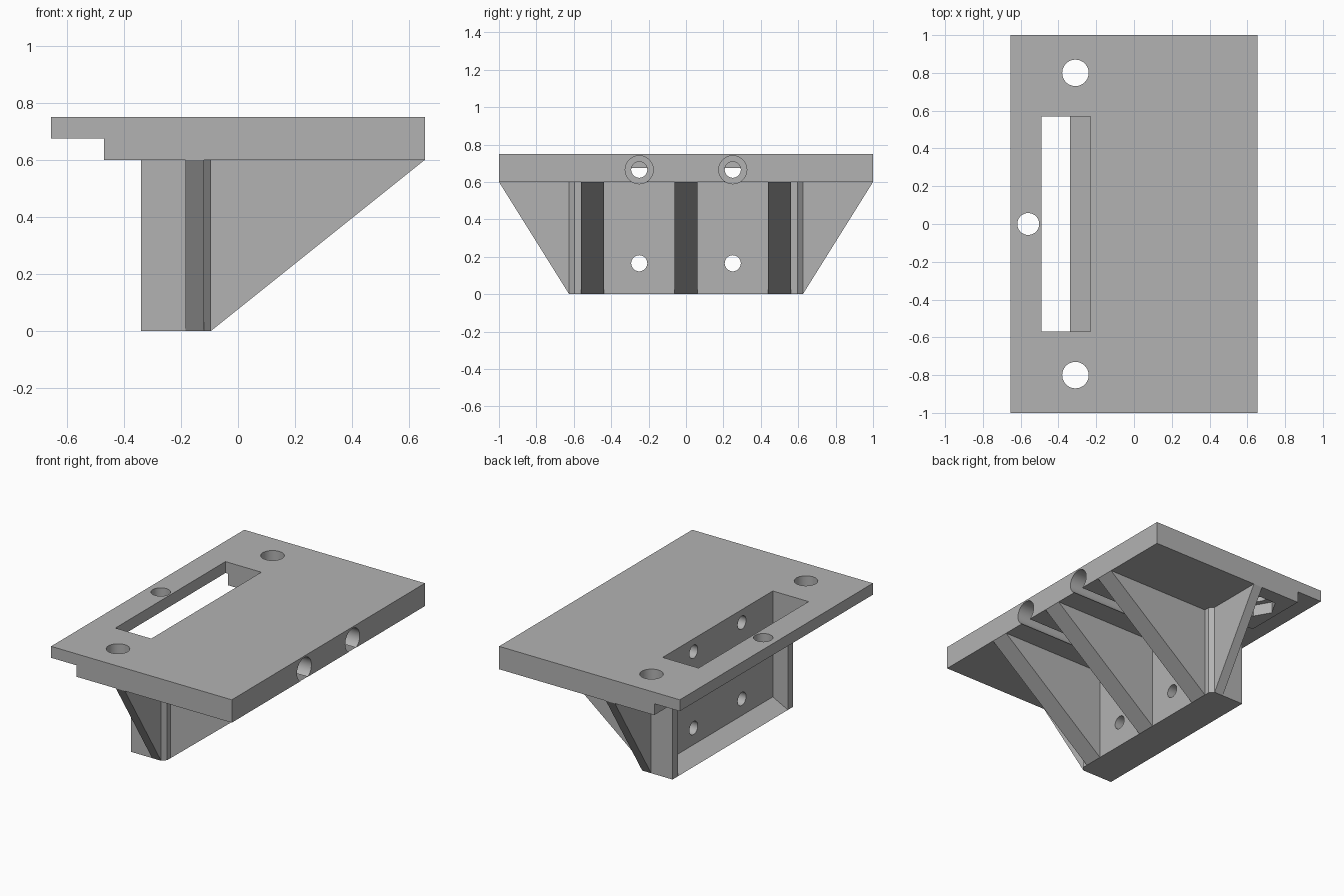
import bpy
import bmesh
from math import cos, sin, pi, radians
from mathutils import Vector

if "Cube" in bpy.data.objects:
    bpy.data.objects.remove(bpy.data.objects["Cube"])

grey = bpy.data.materials.new("plain_grey")
grey.use_nodes = True
tone = (0.45, 0.45, 0.45, 1)
grey.diffuse_color = tone
grey.node_tree.nodes["Principled BSDF"].inputs["Base Color"].default_value = tone


def prism(name, points, axis, low, high):
    """Extrude a 2D outline along an axis; outline is in the other two axes."""
    def place(p, d):
        return {"x": (d, p[0], p[1]), "y": (p[0], d, p[1]), "z": (p[0], p[1], d)}[axis]
    bm = bmesh.new()
    face = bm.faces.new([bm.verts.new(place(p, low)) for p in points])
    moved = bmesh.ops.extrude_face_region(bm, geom=[face])["geom"]
    shift = Vector(place((0, 0), high - low))
    bmesh.ops.translate(bm, vec=shift, verts=[v for v in moved if isinstance(v, bmesh.types.BMVert)])
    bmesh.ops.recalc_face_normals(bm, faces=bm.faces)
    mesh = bpy.data.meshes.new(name)
    bm.to_mesh(mesh)
    bm.free()
    mesh.materials.append(grey)
    ob = bpy.data.objects.new(name, mesh)
    bpy.context.collection.objects.link(ob)
    return ob


def ring(a, b, r, sides=48):
    return [(a + r * cos(2 * pi * i / sides), b + r * sin(2 * pi * i / sides)) for i in range(sides)]


def combine(target, tool, operation):
    mod = target.modifiers.new(operation, "BOOLEAN")
    mod.operation, mod.object, mod.solver = operation, tool, "EXACT"
    bpy.context.view_layer.objects.active = target
    bpy.ops.object.modifier_apply(modifier=mod.name)
    bpy.data.objects.remove(tool)


X, TOP, UNDER, LIP = 0.655, 0.75, 0.6, 0.675
FRONT, BACK, POCKET = -0.095, -0.34, -0.23

# Top plate with a thin lip along one long edge
bracket = prism("mounting_bracket", [(-X, LIP), (-0.47, LIP), (-0.47, UNDER),
                                     (X, UNDER), (X, TOP), (-X, TOP)], "y", -1, 1)

# Upright block with chamfered front corners
parts = [prism("upright_block", [(BACK, -0.625), (-0.12, -0.625), (FRONT, -0.597),
                                 (FRONT, 0.597), (-0.12, 0.625), (BACK, 0.625)], "z", 0, 0.65)]

# Side wings, tapering from the full plate width down to the block
parts.append(prism("side_wings", [(-0.625, 0), (0.625, 0), (1, UNDER), (1, 0.65),
                                  (-1, 0.65), (-1, UNDER)], "x", -0.185, -0.12))

# Three triangular gussets
for y in (-0.5, 0, 0.5):
    parts.append(prism("gusset", [(-0.15, 0), (FRONT, 0), (X, UNDER), (X, 0.65),
                                  (-0.15, 0.65)], "y", y - 0.0625, y + 0.0625))
for part in parts:
    combine(bracket, part, "UNION")

# Slot through the plate and pocket with a sloped floor
cuts = [prism("slot_cutter", [(-0.49, 0.5), (-0.39, -0.025), (BACK, 0), (POCKET, 0.056),
                              (POCKET, 0.9), (-0.49, 0.9)], "y", -0.57, 0.57)]

# Vertical mounting holes with hexagonal recesses underneath
for y in (-0.8, 0.8):
    cuts.append(prism("mount_hole", ring(-0.31, y, 0.07), "z", 0.5, 0.9))
    cuts.append(prism("nut_recess", ring(-0.31, y, 0.12, 6), "z", 0.5, LIP))
cuts.append(prism("lip_hole", ring(-0.56, 0, 0.058), "z", 0.5, 0.9))

# Horizontal screw holes, the upper pair with wide access channels
for y in (-0.25, 0.25):
    for z in (0.165, 0.665):
        cuts.append(prism("screw_hole", ring(y, z, 0.043), "x", -0.3, 0))
    cuts.append(prism("access_channel", ring(y, 0.665, 0.075), "x", -0.14, 0.8))
for cut in cuts:
    cut.hide_render = True
    combine(bracket, cut, "DIFFERENCE")

bpy.ops.object.select_all(action="DESELECT")
bracket.select_set(True)
bpy.context.view_layer.objects.active = bracket
bpy.ops.object.shade_smooth_by_angle(angle=radians(25))
